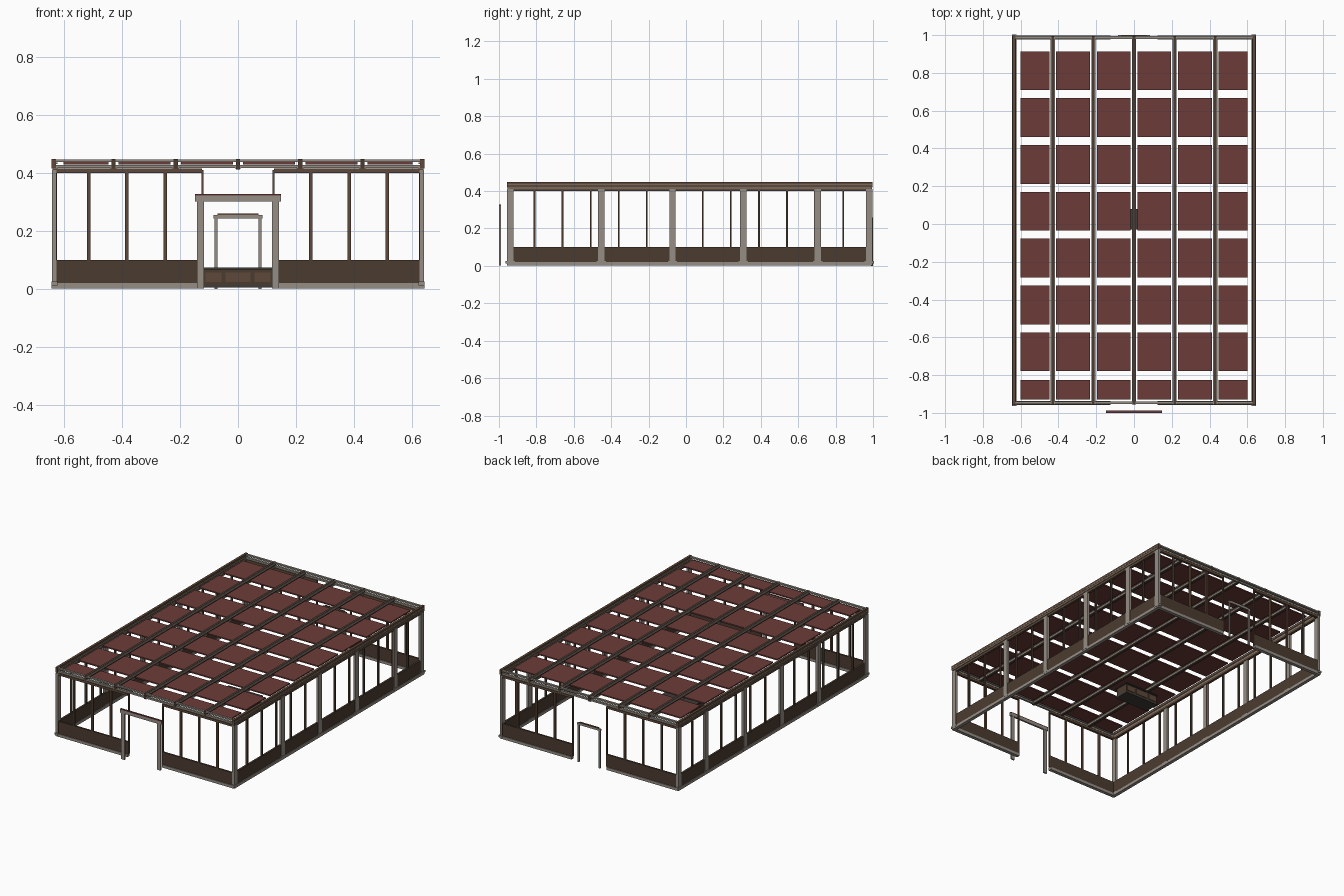
import bpy, bmesh
from mathutils import Matrix, Vector

if "Cube" in bpy.data.objects:
    bpy.data.objects.remove(bpy.data.objects["Cube"])


def material(name, rgb):
    m = bpy.data.materials.new(name)
    m.diffuse_color = (*rgb, 1)
    m.use_nodes = True
    m.node_tree.nodes["Principled BSDF"].inputs["Base Color"].default_value = m.diffuse_color
    return m


BROWN = material("brown_wood", (0.07, 0.045, 0.03))
TRIM = material("trim_wood", (0.11, 0.065, 0.04))
STONE = material("grey_stone", (0.30, 0.27, 0.235))
RED = material("red_roof", (0.15, 0.045, 0.04))
DARK = material("dark_metal", (0.05, 0.045, 0.04))


def boxes(name, spans, mat):
    """One object from many boxes given as (x0, x1, y0, y1, z0, z1)."""
    bm = bmesh.new()
    for x0, x1, y0, y1, z0, z1 in spans:
        size = Matrix.Diagonal((x1 - x0, y1 - y0, z1 - z0, 1))
        mid = Matrix.Translation(Vector((x0 + x1, y0 + y1, z0 + z1)) / 2)
        bmesh.ops.create_cube(bm, size=1, matrix=mid @ size)
    me = bpy.data.meshes.new(name)
    bm.to_mesh(me)
    bm.free()
    me.materials.append(mat)
    ob = bpy.data.objects.new(name, me)
    bpy.context.collection.objects.link(ob)
    return ob


def both(spans):
    """Add the left-hand mirror image of each box."""
    return spans + [(-b, -a, *rest) for a, b, *rest in spans]


def around(x, w, y, d, z0, z1):
    return (x - w / 2, x + w / 2, y - d / 2, y + d / 2, z0, z1)


W, Y0, Y1, GAP = 0.64, -0.955, 0.995, 0.125
ENDS = (Y0 + 0.008, Y1 - 0.008)      # centre lines of front and back walls

# Long side walls
boxes("side_sill", both([(W - 0.018, W + 0.004, Y0, Y1, 0.002, 0.02)]), STONE)
boxes("side_wall_panel", both([(W - 0.014, W - 0.001, Y0, Y1, 0.02, 0.10)]), BROWN)
boxes("side_header", both([(W - 0.016, W, Y0, Y1, 0.40, 0.415)]), TRIM)

# Front and back walls, open in the middle
end_sill, end_panel, end_header = [], [], []
for y in ENDS:
    end_sill.append((GAP, W, y - 0.011, y + 0.011, 0.002, 0.02))
    end_panel.append((GAP, W, y - 0.006, y + 0.006, 0.02, 0.10))
    end_header.append((GAP, W, y - 0.008, y + 0.008, 0.40, 0.415))
boxes("end_sill", both(end_sill), STONE)
boxes("end_wall_panel", both(end_panel), BROWN)
boxes("end_header", both(end_header), TRIM)

# Wide posts and their shoes
post_y = (Y0 + 0.016, -0.453, -0.072, 0.307, 0.705, Y1 - 0.016)
boxes("wall_post", both([around(W - 0.005, 0.016, y, 0.034, 0.02, 0.41) for y in post_y]), STONE)
boxes("post_shoe", both([around(W - 0.006, 0.022, y, 0.05, 0.012, 0.025) for y in post_y]), STONE)

# Slim window mullions
side_mullion = [around(W - 0.008, 0.012, -0.81 + 0.15 * i, 0.009, 0.10, 0.40) for i in range(12)]
boxes("side_mullion", both(side_mullion), BROWN)
end_mullion = [around(x, 0.012, y, 0.012, 0.10, 0.40) for y in ENDS for x in (0.252, 0.384, 0.516)]
end_mullion += [around(GAP - 0.002, 0.006, y, 0.012, 0.02, 0.41) for y in ENDS]
boxes("end_mullion", both(end_mullion), TRIM)

# Roof edge rails across front and back
rails = []
for y in ENDS:
    rails += [(-W, W, y - 0.007, y + 0.007, 0.417, 0.428),
              (-W, W, y - 0.007, y + 0.007, 0.438, 0.447)]
boxes("roof_end_rail", rails, STONE)

# Lengthwise rafters with pale side strips
rafter_x = (-0.43, -0.215, 0, 0.215, 0.43)
boxes("rafter", [around(x, 0.014, 0.02, Y1 - Y0, 0.412, 0.448) for x in rafter_x], BROWN)
boxes("rafter_strip", [around(x + s * 0.009, 0.004, 0.02, Y1 - Y0, z, z + 0.008)
                       for x in rafter_x for s in (-1, 1) for z in (0.416, 0.438)], STONE)
boxes("eave_beam", both([(W - 0.012, W + 0.004, Y0 - 0.003, Y1 + 0.003, 0.418, 0.449)]), TRIM)
boxes("eave_strip", both([(W - 0.016, W + 0.005, Y0, Y1, 0.415, 0.42),
                          (W - 0.016, W + 0.005, Y0, Y1, 0.432, 0.436)]), STONE)

# Grid of red roof panels
columns = [(0.018, 0.197), (0.233, 0.412), (0.448, 0.602)]
rows = [(0.709 - 0.248 * i, 0.914 - 0.248 * i) for i in range(7)] + [(-0.93, -0.825)]
boxes("roof_panel", both([(a, b, c, d, 0.43, 0.438) for a, b in columns for c, d in rows]), RED)

# Front gateway standing ahead of the wall
boxes("gate_post", both([(0.117, 0.141, -1.0, -0.99, 0.002, 0.302)]), STONE)
boxes("gate_lintel", [(-0.148, 0.148, -1.0, -0.988, 0.302, 0.322)], STONE)
boxes("gate_cap", [(-0.148, 0.148, -1.0, -0.988, 0.322, 0.327)], RED)

# Slim back door frame
boxes("back_door_post", both([(0.071, 0.082, 0.99, 1.0, 0, 0.243)]), STONE)
boxes("back_door_lintel", [(-0.084, 0.084, 0.99, 1.0, 0.243, 0.255)], STONE)
boxes("back_door_cap", [(-0.07, 0.07, 0.988, 1.0, 0.255, 0.26)], TRIM)

# Low counter in the middle of the hall
boxes("counter_body", [(-0.12, 0.12, -0.02, 0.07, 0.012, 0.066)], BROWN)
boxes("counter_base", [(-0.122, 0.122, -0.025, 0.075, 0.005, 0.014)], DARK)
boxes("counter_top", [(-0.125, 0.125, -0.03, 0.08, 0.066, 0.073)], DARK)
boxes("counter_panel", [around(x, 0.085 if x == 0 else 0.055, y, 0.004, 0.024, 0.056)
                        for x in (-0.085, 0, 0.085) for y in (-0.021, 0.071)], TRIM)
